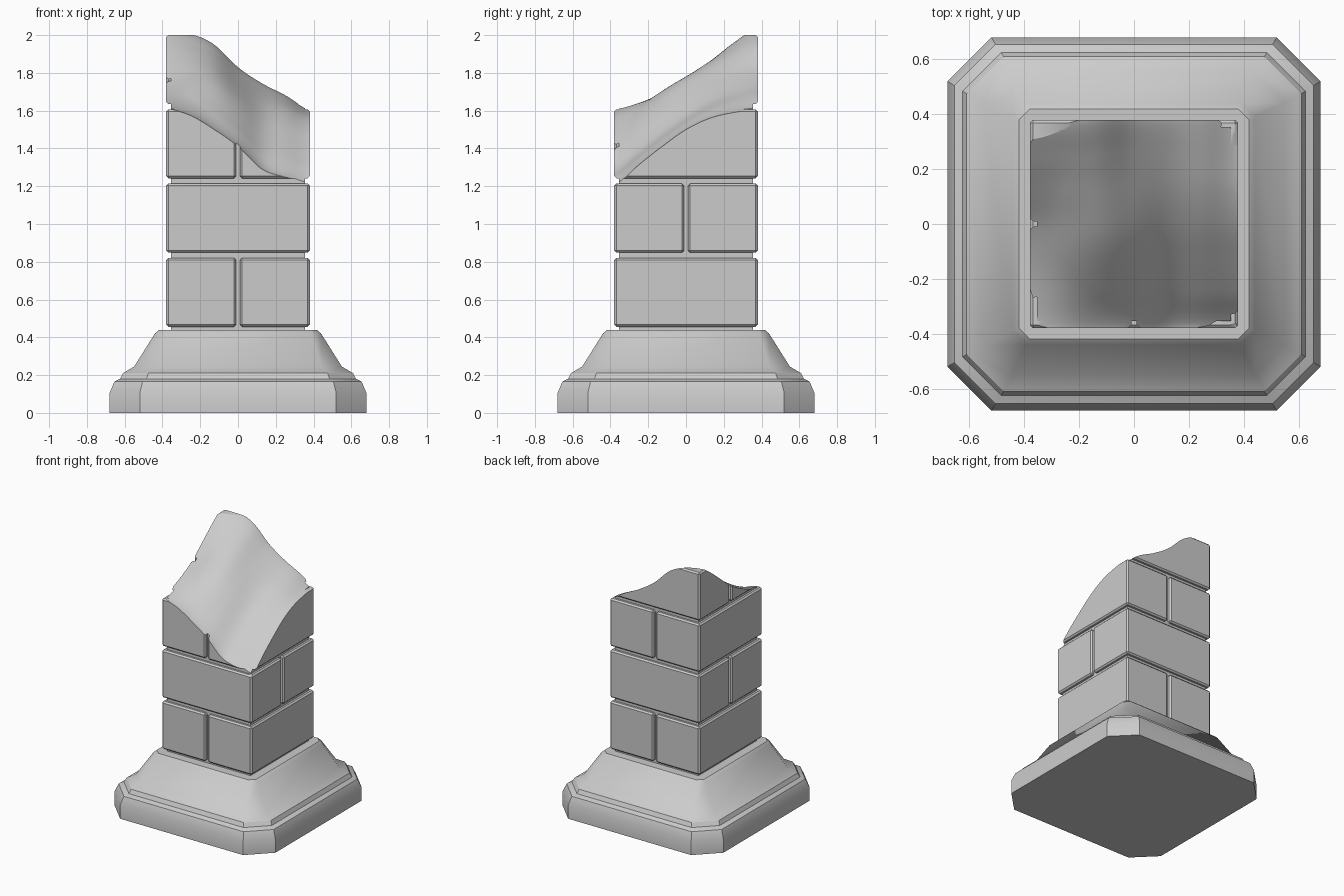
import bpy, bmesh, math
from mathutils import Matrix

if "Cube" in bpy.data.objects:
    bpy.data.objects.remove(bpy.data.objects["Cube"], do_unlink=True)

stone = bpy.data.materials.new("grey_stone")
stone.use_nodes = True
stone.diffuse_color = (0.6, 0.6, 0.6, 1)
stone.node_tree.nodes["Principled BSDF"].inputs["Base Color"].default_value = (0.6, 0.6, 0.6, 1)

HALF = 0.38       # half width of the brick shaft
ROW = 0.393       # height of one course with its joint
BRICK = 0.365     # height of one brick


def make_object(name, bm):
    bmesh.ops.recalc_face_normals(bm, faces=bm.faces)
    mesh = bpy.data.meshes.new(name)
    bm.to_mesh(mesh)
    bm.free()
    mesh.materials.append(stone)
    obj = bpy.data.objects.new(name, mesh)
    bpy.context.collection.objects.link(obj)
    return obj


def add_box(bm, low, high):
    size = [b - a for a, b in zip(low, high)]
    mid = [(a + b) / 2 for a, b in zip(low, high)]
    bmesh.ops.create_cube(bm, size=1, matrix=Matrix.Translation(mid) @ Matrix.Diagonal((*size, 1)))


def shade(obj):
    bpy.ops.object.select_all(action="DESELECT")
    obj.select_set(True)
    bpy.context.view_layer.objects.active = obj
    bpy.ops.object.shade_smooth_by_angle(angle=math.radians(30))


# Moulded plinth: stacked chamfered squares (half width, corner start, height)
profile = [(0.68, 0.52, 0), (0.68, 0.52, 0.105), (0.655, 0.505, 0.165), (0.625, 0.485, 0.18),
           (0.61, 0.475, 0.21), (0.55, 0.443, 0.245), (0.44, 0.39, 0.42), (0.42, 0.38, 0.438)]
bm = bmesh.new()
rings = []
for h, c, z in profile:
    outline = [(h, -c), (h, c), (c, h), (-c, h), (-h, c), (-h, -c), (-c, -h), (c, -h)]
    rings.append([bm.verts.new((x, y, z)) for x, y in outline])
for lower, upper in zip(rings, rings[1:]):
    for i in range(8):
        j = (i + 1) % 8
        bm.faces.new((lower[i], lower[j], upper[j], upper[i]))
bm.faces.new(rings[0])
bm.faces.new(rings[-1])
shade(make_object("plinth", bm))

# Bricks: pairs in each course, split alternately across x and y
bm = bmesh.new()
for row in range(4):
    z = 0.456 + row * ROW
    for side in (-1, 1):
        near, far = sorted((side * 0.01, side * HALF))
        if row % 2 == 0:
            add_box(bm, (near, -HALF, z), (far, HALF, z + BRICK))
        else:
            add_box(bm, (-HALF, near, z), (HALF, far, z + BRICK))
bmesh.ops.bevel(bm, geom=bm.edges[:], offset=0.011, segments=1, affect="EDGES")
bricks = make_object("bricks", bm)

# Mortar core
bm = bmesh.new()
add_box(bm, (-0.354, -0.354, 0.41), (0.354, 0.354, 1.98))
shaft = make_object("broken_brick_shaft", bm)

# Heights of the break along each face of the shaft
front = [1.61, 1.575, 1.50, 1.41, 1.29, 1.245, 1.20]
back = [2.04, 2.01, 1.95, 1.83, 1.745, 1.68, 1.605]
left_side = [1.61, 1.64, 1.69, 1.76, 1.86, 1.96, 2.04]
right_side = [1.20, 1.31, 1.41, 1.50, 1.56, 1.59, 1.605]


def curve(points, t):
    """Smooth curve through evenly spaced heights."""
    last = len(points) - 1
    i = min(int(t * last), last - 1)
    f = t * last - i
    p0, p1, p2, p3 = (points[max(0, min(last, i + k))] for k in (-1, 0, 1, 2))
    return p1 + f / 2 * (p2 - p0 + f * (2 * p0 - 5 * p1 + 4 * p2 - p3 + f * (3 * (p1 - p2) + p3 - p0)))


def break_height(x, y):
    """Blend the four edge curves, with a gentle swell in the middle."""
    u, v = (max(0, min(1, (a + HALF) / (2 * HALF))) for a in (x, y))
    edges = ((1 - v) * curve(front, u) + v * curve(back, u)
             + (1 - u) * curve(left_side, v) + u * curve(right_side, v))
    corners = ((1 - v) * ((1 - u) * front[0] + u * front[-1])
               + v * ((1 - u) * back[0] + u * back[-1]))
    swell = 0.06 * math.exp(-((x + 0.08) ** 2 + (y + 0.06) ** 2) / 0.04)
    return edges - corners + swell * min(1, 30 * u * (1 - u) * v * (1 - v))


# Cutter whose underside is the broken surface
bm = bmesh.new()
bmesh.ops.create_grid(bm, x_segments=44, y_segments=44, size=0.417)
for v in bm.verts:
    v.co.z = break_height(v.co.x, v.co.y)
top = bmesh.ops.extrude_face_region(bm, geom=bm.faces[:], use_keep_orig=True)
for v in top["geom"]:
    if isinstance(v, bmesh.types.BMVert):
        v.co.z = 2.5
cutter = make_object("break_cutter", bm)
cutter.hide_render = True

# Join bricks with the core, then break off the top
for operation, other in (("UNION", bricks), ("DIFFERENCE", cutter)):
    mod = shaft.modifiers.new(operation.title(), "BOOLEAN")
    mod.operation = operation
    mod.object = other
    mod.solver = "EXACT"
bpy.context.view_layer.update()
graph = bpy.context.evaluated_depsgraph_get()
result = bpy.data.meshes.new_from_object(shaft.evaluated_get(graph))
shaft.modifiers.clear()
shaft.data = result
result.materials.clear()
result.materials.append(stone)
for helper in (bricks, cutter):
    bpy.data.objects.remove(helper, do_unlink=True)
shade(shaft)
